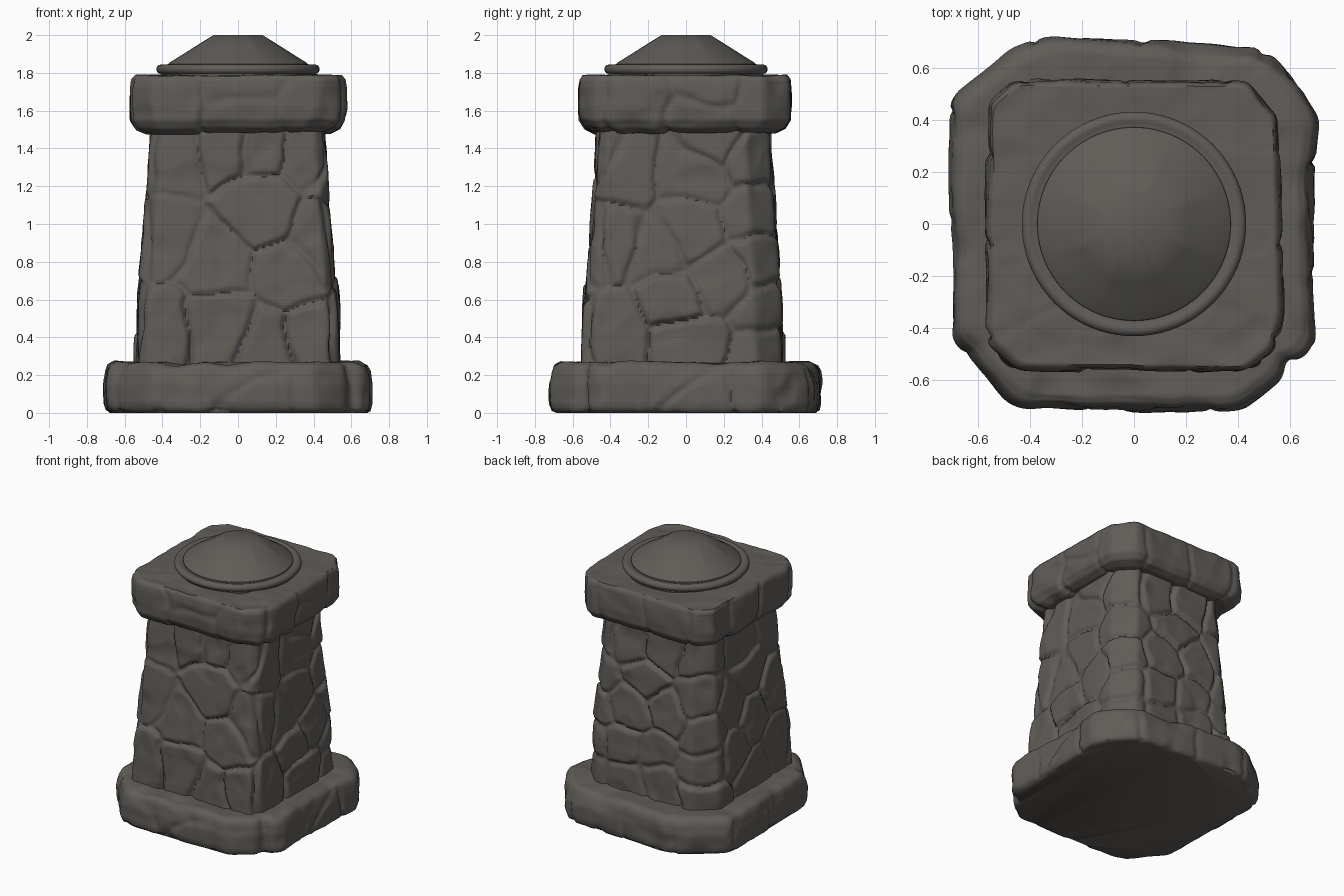
import bpy, bmesh, math, random
from mathutils import Vector, noise, kdtree

if "Cube" in bpy.data.objects:
    bpy.data.objects.remove(bpy.data.objects["Cube"])

random.seed(4)
stone = bpy.data.materials.new("dark_grey_stone")
stone.diffuse_color = (0.118, 0.109, 0.098, 1)
stone.use_nodes = True
stone.node_tree.nodes["Principled BSDF"].inputs["Base Color"].default_value = stone.diffuse_color


def finish(bm, name, angle):
    bmesh.ops.recalc_face_normals(bm, faces=bm.faces)
    me = bpy.data.meshes.new(name)
    bm.to_mesh(me)
    bm.free()
    me.materials.append(stone)
    ob = bpy.data.objects.new(name, me)
    bpy.context.collection.objects.link(ob)
    bpy.ops.object.select_all(action='DESELECT')
    ob.select_set(True)
    bpy.context.view_layer.objects.active = ob
    bpy.ops.object.shade_smooth_by_angle(angle=math.radians(angle))
    return ob


def resample(pts, step, closed):
    pts = [Vector(p) for p in pts]
    out = []
    for i in range(len(pts) if closed else len(pts) - 1):
        a, b = pts[i], pts[(i + 1) % len(pts)]
        n = max(1, round((b - a).length / step))
        out += [a.lerp(b, k / n) for k in range(n)]
    return out if closed else out + [pts[-1]]


def smooth(pts, times):
    for _ in range(times):
        pts = [(pts[i - 1] + pts[i] * 2 + pts[(i + 1) % len(pts)]) / 4
               for i in range(len(pts))]
    return pts


def loft(rings):
    bm = bmesh.new()
    vs = [[bm.verts.new(p) for p in r] for r in rings]
    n = len(vs[0])
    for a, b in zip(vs, vs[1:]):
        for i in range(n):
            bm.faces.new((a[i], a[(i + 1) % n], b[(i + 1) % n], b[i]))
    bm.faces.new(vs[0][::-1])
    bm.faces.new(vs[-1])
    return bm


def carved_block(name, outline, profile, seeds, step, depth, lift, rough, rounding):
    """Lofts an outline through (scale, z) levels, then carves stones into it."""
    ring = smooth(resample(outline, step, True), rounding)
    levels = resample(profile, step, False)
    bm = loft([[(p.x * s, p.y * s, z) for p in ring] for s, z in levels])
    bmesh.ops.recalc_face_normals(bm, faces=bm.faces)
    bm.normal_update()
    tree = kdtree.KDTree(len(seeds))
    for i, s in enumerate(seeds):
        tree.insert(s, i)
    tree.balance()
    heights = [random.uniform(-lift, lift) for _ in seeds]
    moves = []
    for v in bm.verts:
        co = v.co
        if co.z < 0.004:
            moves.append(Vector())
            continue
        warped = co + noise.noise_vector(co * 4) * 0.05 + noise.noise_vector(co * 11) * 0.012
        (_, i, d1), (_, _, d2) = tree.find_n(warped, 2)
        gap = d2 - d1
        t = min(1, gap / 0.05)
        h = heights[i] * t * t * (3 - 2 * t) - depth * math.exp(-(gap / 0.03) ** 2)
        h *= max(0.12, 1 - max(0, v.normal.z))
        h += rough * (noise.noise(co * 4) + 0.5 * noise.noise(co * 9))
        # shallow chisel facets
        h -= rough * 0.8 * max(0, noise.noise(co * 6 + Vector((7, 3, 1))) - 0.15) * 3
        moves.append(v.normal * h)
    for v, m in zip(bm.verts, moves):
        v.co += m
        v.co.z = max(0, v.co.z)
    return finish(bm, name, 60)


# Foot slab
foot_outline = [(-0.70, -0.45), (-0.47, -0.70), (-0.40, -0.72), (0.42, -0.72), (0.58, -0.60),
                (0.585, -0.53), (0.65, -0.53), (0.71, -0.46), (0.69, -0.25), (0.69, 0.22),
                (0.715, 0.40), (0.64, 0.54), (0.50, 0.67), (0.10, 0.70), (-0.05, 0.71),
                (-0.30, 0.73), (-0.48, 0.67), (-0.70, 0.49), (-0.715, 0.42)]
foot_seeds = [Vector(p) for p in [
    (-0.4, -0.7, .13), (0.0, -0.7, .2), (0.1, -0.7, .06), (0.5, -0.65, .13), (0.7, -0.4, .13),
    (0.7, -0.05, .2), (0.7, 0.05, .06), (0.65, 0.45, .13), (0.25, 0.7, .13), (-0.2, 0.72, .13),
    (-0.55, 0.6, .13), (-0.7, 0.2, .13), (-0.7, -0.2, .16)]]
carved_block("foot_slab", foot_outline,
             [(0.95, 0), (0.985, 0.012), (1, 0.05), (1, 0.15), (0.985, 0.22), (0.965, 0.25),
              (0.92, 0.268), (0.7, 0.268), (0.55, 0.268)],
             foot_seeds, 0.018, 0.014, 0.007, 0.012, 5)


# Tapering shaft: stone centres per side (across, height)
def half(z):
    return 0.535 - 0.08 * (z - 0.27) / 1.21


front = [(-.38, 1.33), (-.40, .95), (-.40, .45), (.13, 1.10), (-.04, 1.42), (.14, 1.42),
         (.37, 1.38), (-.11, .82), (.27, .72), (-.10, .42), (.13, .36), (.40, .42), (.47, .90)]
right = [(-.34, 1.30), (-.37, .90), (-.40, .45), (.04, 1.28), (.02, .95), (-.16, .85),
         (-.05, .62), (.03, .38), (.14, 1.44), (.15, .72)]
back = [(-.12, 1.38), (.14, 1.36), (.02, 1.12), (-.16, .90), (.15, .86), (-.10, .62),
        (.17, .58), (-.13, .37), (.13, .34)]
left = [(-.36, 1.34), (-.38, .92), (-.38, .48), (.0, 1.36), (-.05, 1.10), (.12, .95),
        (-.08, .76), (.12, .60), (-.05, .38)]
shaft_seeds = ([Vector((u, -half(z), z)) for u, z in front]
               + [Vector((half(z), u, z)) for u, z in right]
               + [Vector((u, half(z) - .03, z)) for u, z in back]
               + [Vector((-half(z), u, z)) for u, z in left])
# rear corner pillars
for side in (-1, 1):
    for z in (0.34, 0.56, 0.80, 1.06, 1.34):
        shaft_seeds.append(Vector((side * (half(z) - .08), half(z) - .1, z)))
carved_block("shaft",
             [(-.54, -.48), (-.48, -.545), (.48, -.545), (.535, -.48),
              (.535, .37), (.40, .515), (-.40, .515), (-.54, .37)],
             [(1, 0.2), (0.99, 0.55), (0.935, 0.9), (0.89, 1.2), (0.855, 1.52)],
             shaft_seeds, 0.0125, 0.022, 0.012, 0.008, 5)

# Cap slab
cap_outline = [(-.565, -.46), (-.45, -.565), (.44, -.575), (.545, -.49), (.575, -.36),
               (.56, .42), (.44, .555), (-.47, .56), (-.57, .47)]
cap_seeds = [Vector(p) for p in [
    (-.40, -.57, 1.63), (.02, -.57, 1.76), (.03, -.57, 1.57), (.42, -.57, 1.65),
    (.57, -.25, 1.63), (.57, .12, 1.74), (.57, .10, 1.56), (.53, .45, 1.63),
    (.15, .56, 1.63), (-.25, .56, 1.65), (-.55, .45, 1.63), (-.57, .08, 1.66), (-.57, -.22, 1.62)]]
carved_block("cap_slab", cap_outline,
             [(0.6, 1.48), (0.85, 1.48), (0.94, 1.505), (0.99, 1.55), (1, 1.62), (0.995, 1.72),
              (0.985, 1.765), (0.955, 1.787), (0.7, 1.787), (0.5, 1.787)],
             cap_seeds, 0.015, 0.015, 0.008, 0.009, 4)


# Lid: round rim and a cone that ends in a flat octagon
def circle(r, z, octagon=0.0):
    out = []
    for i in range(96):
        a = math.tau * i / 96
        local = (a + math.pi / 8) % (math.pi / 4) - math.pi / 8
        k = r * (1 - octagon + octagon / math.cos(local))
        out.append((k * math.cos(a), k * math.sin(a), z))
    return out


rim = [(.405, 1.77), (.41, 1.797)]
rim += [(.405 + .027 * math.cos(a), 1.819 + .026 * math.sin(a))
        for a in [math.radians(d) for d in range(-60, 121, 20)]]
rim += [(.378, 1.838)]
finish(loft([circle(r, z) for r, z in rim]), "lid_rim", 40)

cone = [(.375, 1.82, 0), (.372, 1.846, 0), (.36, 1.856, 0), (.30, 1.893, .1),
        (.22, 1.944, .4), (.13, 2.0, 1)]
finish(loft([circle(r, z, o) for r, z, o in cone]), "lid_cone", 40)
